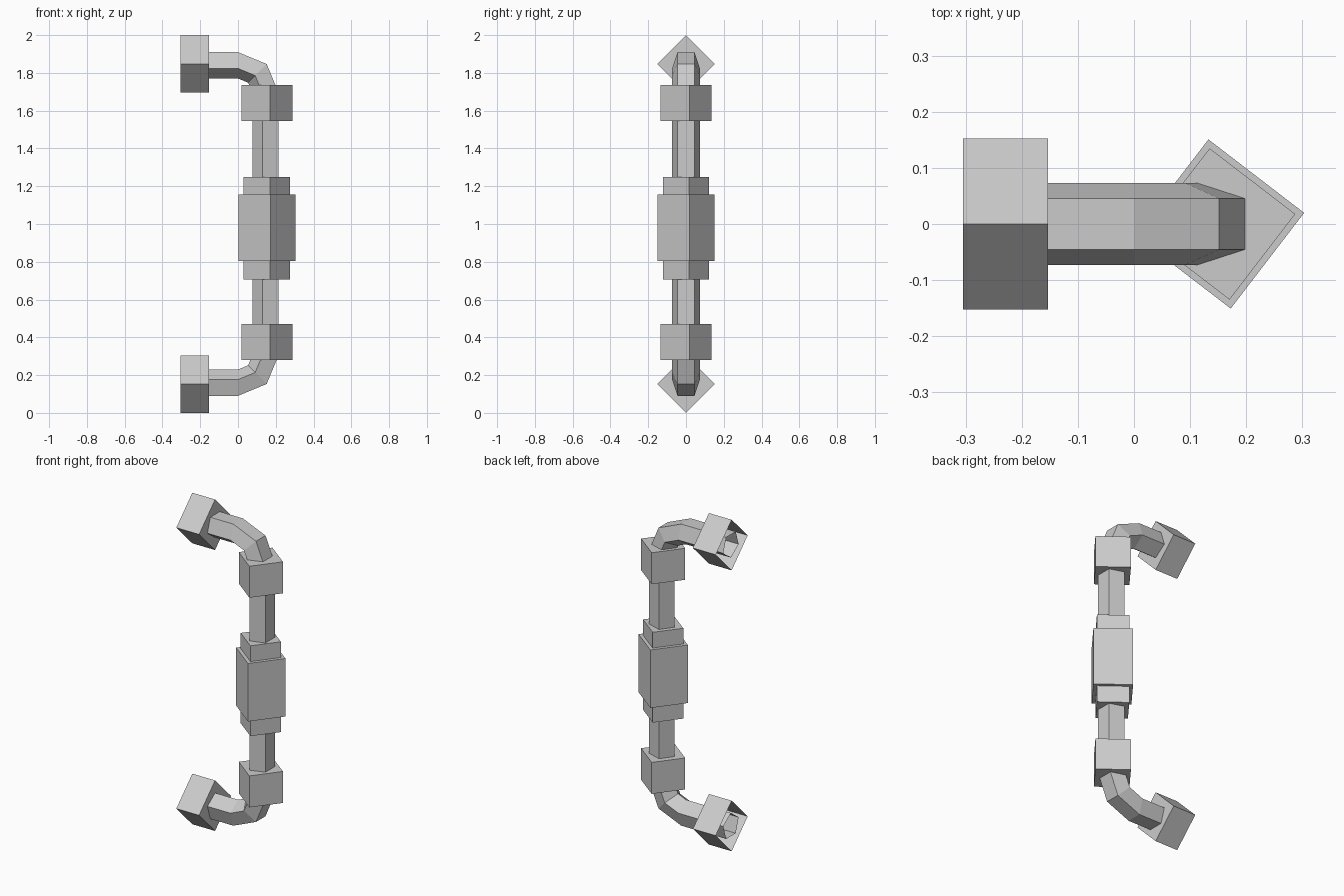
import bpy, bmesh
from math import sin, cos, pi, radians
from mathutils import Vector, Matrix

if "Cube" in bpy.data.objects:
    bpy.data.objects.remove(bpy.data.objects["Cube"])


def skin(name, rings, cap_start=False, cap_end=False):
    """Join a list of vertex rings into a flat-shaded sleeve."""
    bm = bmesh.new()
    loops = [[bm.verts.new(p) for p in ring] for ring in rings]
    n = len(loops[0])
    for a, b in zip(loops, loops[1:]):
        for i in range(n):
            j = (i + 1) % n
            bm.faces.new((a[i], a[j], b[j], b[i]))
    if cap_start:
        bm.faces.new(loops[0][::-1])
    if cap_end:
        bm.faces.new(loops[-1])
    bm.normal_update()
    mesh = bpy.data.meshes.new(name)
    bm.to_mesh(mesh)
    bm.free()
    ob = bpy.data.objects.new(name, mesh)
    bpy.context.collection.objects.link(ob)
    return ob


def square_ring(r, h, turn):
    return [Vector((r * cos(turn + k * pi / 2), r * sin(turn + k * pi / 2), h))
            for k in range(4)]


AXIS = 0.1525            # bar offset and bend radius
LOW, HIGH = AXIS, 2 - AXIS
PIPE_R = 0.077

# Five-sided bar: out of the upper mount, round the bend, down and back in
stations = [(-0.30, HIGH, 90)]
for a in (90, 45, 0):
    t = radians(a)
    stations.append((AXIS * cos(t), HIGH - AXIS + AXIS * sin(t), a))
for a in (0, -45, -90):
    t = radians(a)
    stations.append((AXIS * cos(t), LOW + AXIS + AXIS * sin(t), a))
stations.append((-0.30, LOW, -90))

rings = []
for x, z, a in stations:
    out = Vector((cos(radians(a)), 0, sin(radians(a))))
    centre = Vector((x, 0, z))
    ring = []
    for k in range(5):
        t = radians(36 + 72 * k)
        ring.append(centre + out * PIPE_R * cos(t) + Vector((0, PIPE_R * sin(t), 0)))
    rings.append(ring)
skin("handle_bar", [r[::-1] for r in rings][::-1])

# Square sleeves on the upright part, slightly turned
TURN = radians(7.5)
sleeves = {
    "upper_collar": [(0.136, 1.545), (0.136, 1.735)],
    "lower_collar": [(0.136, 0.28), (0.136, 0.47)],
    "centre_grip": [(0.124, 0.705), (0.124, 0.805), (0.152, 0.805),
                    (0.152, 1.155), (0.124, 1.155), (0.124, 1.25)],
}
for name, profile in sleeves.items():
    ob = skin(name, [square_ring(r, h, TURN) for r, h in profile], True, True)
    ob.location.x = AXIS

# Diamond mounts, hollow and open at the wall side
for name, z in (("upper_mount", HIGH), ("lower_mount", LOW)):
    ob = skin(name, [square_ring(0.1525, -0.305, 0), square_ring(0.1525, -0.153, 0)],
              cap_end=True)
    ob.data.transform(Matrix.Rotation(pi / 2, 4, 'Y'))
    ob.location.z = z

# Consistent outward normals on every part
for ob in bpy.context.collection.objects:
    bm = bmesh.new()
    bm.from_mesh(ob.data)
    bmesh.ops.recalc_face_normals(bm, faces=bm.faces)
    bm.to_mesh(ob.data)
    bm.free()
